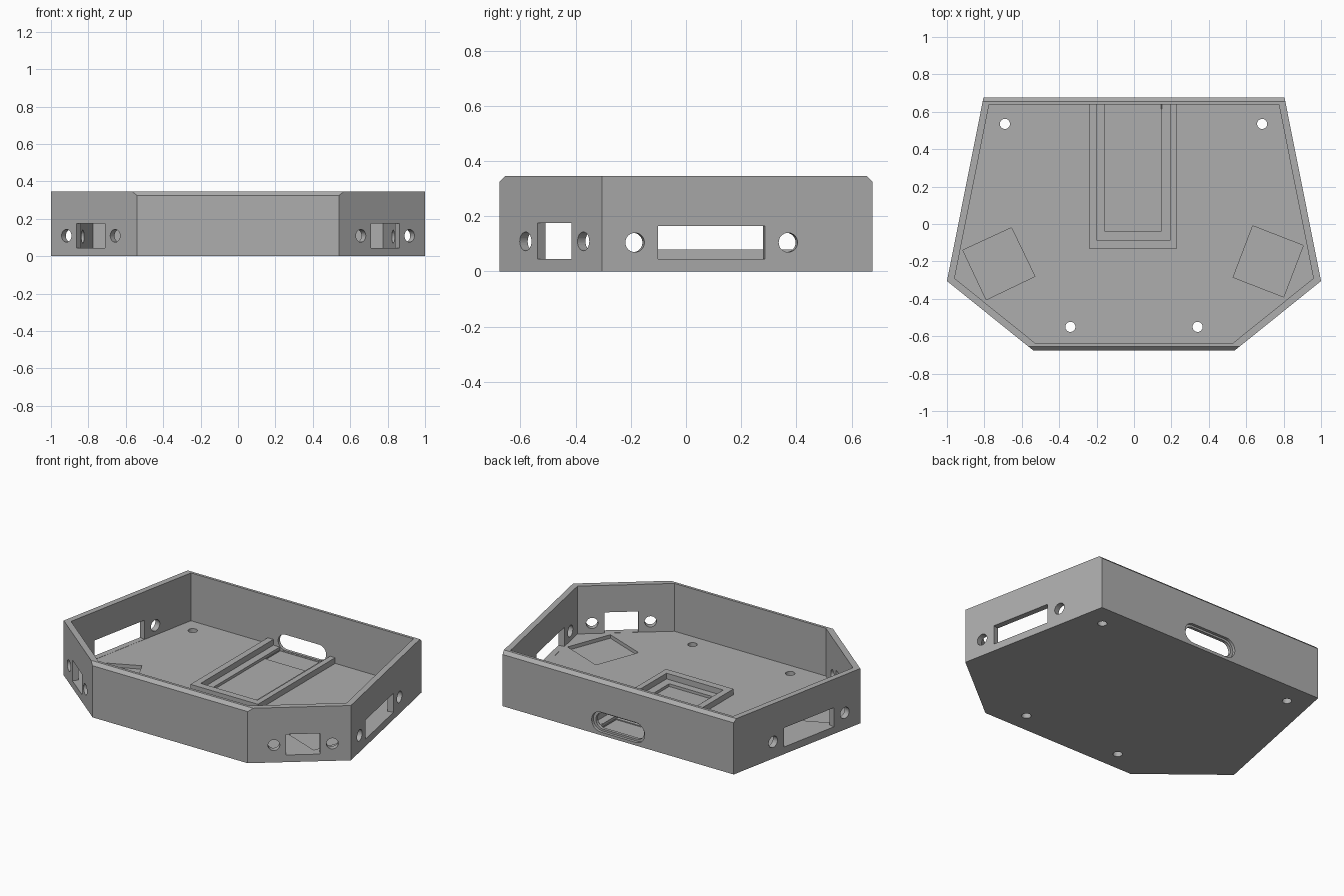
import bpy, bmesh, math
from mathutils import Matrix, Vector

if "Cube" in bpy.data.objects:
    bpy.data.objects.remove(bpy.data.objects["Cube"])

H, FLOOR, WALL = 0.345, 0.044, 0.037

grey = bpy.data.materials.new("mid grey")
grey.diffuse_color = (0.42, 0.42, 0.42, 1)
grey.use_nodes = True
grey.node_tree.nodes["Principled BSDF"].inputs["Base Color"].default_value = grey.diffuse_color


def prism(name, pts, z0, z1, matrix=None):
    """Extrude an anticlockwise outline from z0 to z1."""
    bm = bmesh.new()
    low = [bm.verts.new((x, y, z0)) for x, y in pts]
    high = [bm.verts.new((x, y, z1)) for x, y in pts]
    bm.faces.new(low[::-1])
    bm.faces.new(high)
    n = len(pts)
    for i in range(n):
        j = (i + 1) % n
        bm.faces.new((low[i], low[j], high[j], high[i]))
    if matrix:
        bm.transform(matrix)
    bmesh.ops.recalc_face_normals(bm, faces=bm.faces)
    me = bpy.data.meshes.new(name)
    bm.to_mesh(me)
    bm.free()
    me.materials.append(grey)
    ob = bpy.data.objects.new(name, me)
    bpy.context.collection.objects.link(ob)
    return ob


def rect(x0, x1, y0, y1):
    return [(x0, y0), (x1, y0), (x1, y1), (x0, y1)]


def circle(cx, cy, r, n=32):
    return [(cx + r * math.cos(2 * math.pi * i / n),
             cy + r * math.sin(2 * math.pi * i / n)) for i in range(n)]


def stadium(cx, cy, w, h, n=12):
    r = h / 2
    out = []
    for s, a0 in ((1, -math.pi / 2), (-1, math.pi / 2)):
        out += [(cx + s * (w / 2 - r) + r * math.cos(a0 + math.pi * i / n),
                 cy + r * math.sin(a0 + math.pi * i / n)) for i in range(n + 1)]
    return out


def inset(pts, d):
    """Move every edge of a convex anticlockwise outline inward by d."""
    n, out = len(pts), []
    for i in range(n):
        a, b, c = (Vector(pts[k % n]) for k in (i - 1, i, i + 1))
        u, v = (b - a).normalized(), (c - b).normalized()
        n1, n2 = Vector((-u.y, u.x)), Vector((-v.y, v.x))
        p = b + (n1 + n2) * d / (1 + n1.dot(n2))
        out.append((p.x, p.y))
    return out


def cut(ob, cutter):
    m = ob.modifiers.new("cut", 'BOOLEAN')
    m.operation, m.solver, m.object = 'DIFFERENCE', 'EXACT', cutter
    bpy.context.view_layer.objects.active = ob
    bpy.ops.object.modifier_apply(modifier=m.name)
    bpy.data.objects.remove(cutter, do_unlink=True)


def wall_frame(x, y, nx, ny):
    """Local x runs along the wall, local y is up, local z points outward."""
    n = Vector((nx, ny, 0)).normalized()
    up = Vector((0, 0, 1))
    t = up.cross(n)
    m = Matrix((t, up, n)).transposed().to_4x4()
    m.translation = (x, y, 0)
    return m


# Six-sided open tray
outline = [(-0.54, -0.675), (0.54, -0.675), (1, -0.305),
           (0.805, 0.675), (-0.805, 0.675), (-1, -0.305)]
tray = prism("tray", outline, 0, H)
cut(tray, prism("cavity", inset(outline, WALL), FLOOR, 1))

# Bevelled top edge on the front and back walls
for s in (-1, 1):
    m = wall_frame(0, s * 0.675, 0, s)
    side = Matrix(((0, 0, 1, 0), (s, 0, 0, 0), (0, 1, 0, 0), (0, 0, 0, 1)))
    tri = [(0.645, 0.355), (0.685, 0.315), (0.685, 0.355)]
    cut(tray, prism("bevel_cutter", tri, -1.2, 1.2, side))

for s in (-1, 1):
    # Long side windows with a screw hole at each end
    y = 0.0925
    m = wall_frame(s * (1 - (y + 0.305) * 0.199), y, s * 0.98, 0.195)
    cut(tray, prism("window_cutter", rect(-0.197, 0.197, 0.045, 0.165), -0.06, 0.06, m))
    for t in (-0.283, 0.283):
        cut(tray, prism("hole_cutter", circle(t, 0.105, 0.035), -0.06, 0.06, m))
    # Small windows with screw holes in the angled front corners
    m = wall_frame(s * 0.787, -0.4763, s * 0.37, -0.46)
    cut(tray, prism("window_cutter", rect(-0.097, 0.097, 0.045, 0.175), -0.06, 0.06, m))
    for t in (-0.167, 0.167):
        cut(tray, prism("hole_cutter", circle(t, 0.109, 0.034), -0.06, 0.06, m))

# Floor screw holes
for x, y in ((-0.69, 0.535), (0.685, 0.535), (-0.34, -0.55), (0.34, -0.55)):
    cut(tray, prism("hole_cutter", circle(x, y, 0.027), -0.1, 0.1))

# Shallow square recesses near the front corners
cut(tray, prism("recess_cutter", [(-0.915, -0.14), (-0.79, -0.405), (-0.53, -0.28),
                                  (-0.655, -0.02)], 0.022, 0.1))
cut(tray, prism("recess_cutter", [(0.53, -0.285), (0.80, -0.39), (0.905, -0.115),
                                  (0.635, -0.01)], 0.022, 0.1))

# Centre pocket, deeper beside the back wall
cut(tray, prism("pocket_cutter", rect(-0.155, 0.145, -0.04, 0.638), 0.027, 0.1))
cut(tray, prism("pocket_cutter", rect(-0.152, 0.142, 0.49, 0.637), 0.021, 0.1))

# Rounded slot through the back wall with a wider outer step
m = wall_frame(0, 0.675, 0, 1)
cut(tray, prism("slot_cutter", stadium(0, 0.082, 0.335, 0.1), -0.06, 0.06, m))
cut(tray, prism("slot_cutter", stadium(0, 0.082, 0.37, 0.125), -0.018, 0.06, m))

# Raised three-sided rim around the pocket
prism("pocket_rim", [(-0.24, 0.642), (-0.24, -0.13), (0.23, -0.13), (0.23, 0.642),
                     (0.195, 0.642), (0.195, -0.085), (-0.2, -0.085), (-0.2, 0.642)],
      0.04, 0.08)
